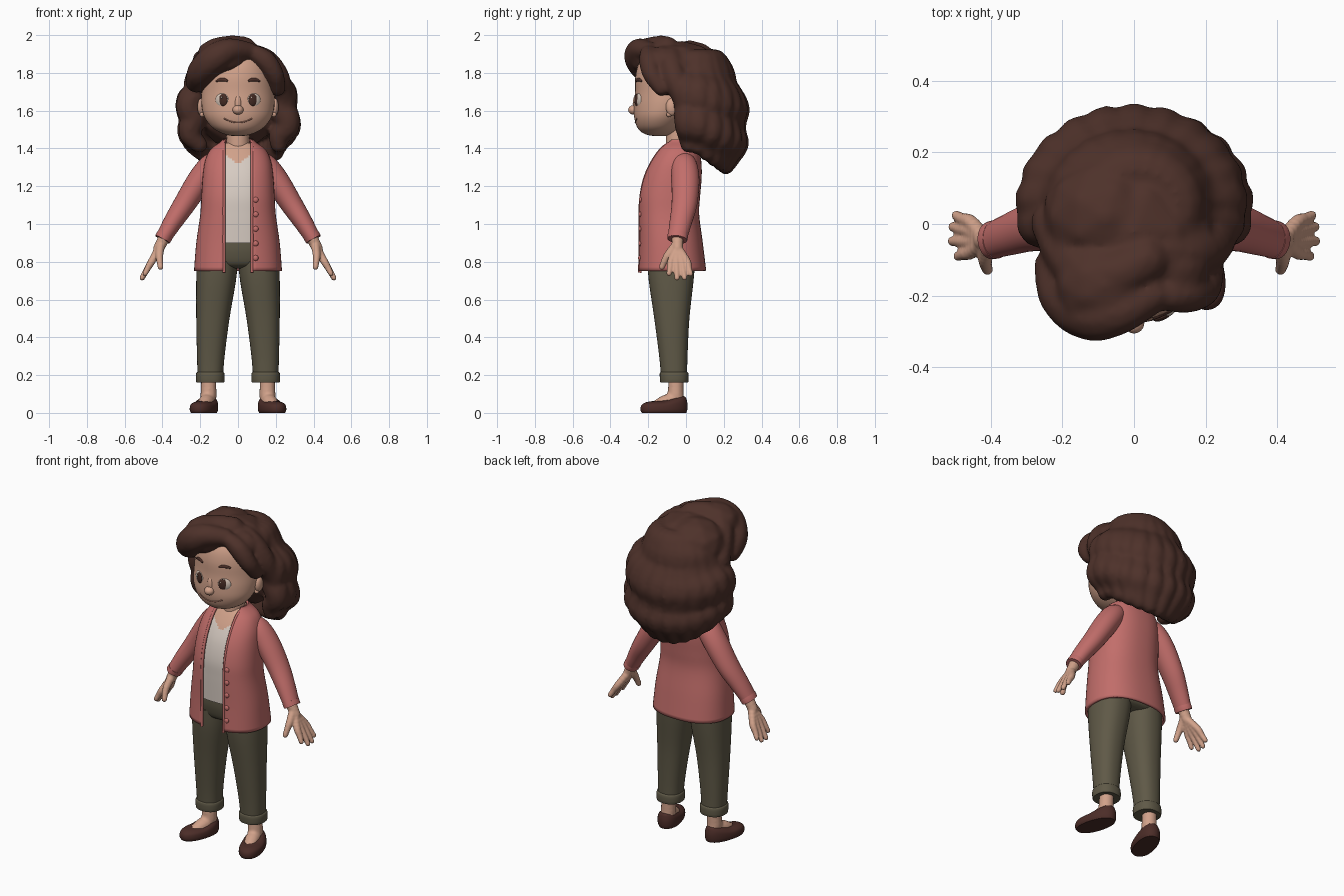
import bpy, bmesh, math
from mathutils import Matrix, Vector

if bpy.data.objects.get("Cube"):
    bpy.data.objects.remove(bpy.data.objects["Cube"])


def material(name, r, g, b):
    m = bpy.data.materials.new(name)
    m.use_nodes = True
    m.diffuse_color = (r, g, b, 1)
    node = next(n for n in m.node_tree.nodes if n.type == 'BSDF_PRINCIPLED')
    node.inputs["Base Color"].default_value = (r, g, b, 1)
    node.inputs["Roughness"].default_value = 0.7
    return m


SKIN = material("skin", .64, .36, .255)
HAIR = material("brown hair", .076, .031, .023)
PINK = material("rose knit", .54, .155, .145)
CREAM = material("cream shirt", .68, .6, .54)
OLIVE = material("olive cloth", .115, .1, .063)
SHOE = material("brown leather", .072, .026, .021)
WHITE = material("eye white", .66, .55, .47)
IRIS = material("dark iris", .06, .025, .018)
LIP = material("lip line", .45, .21, .15)


def finish(name, bm, *mats, angle=50):
    bmesh.ops.recalc_face_normals(bm, faces=bm.faces)
    me = bpy.data.meshes.new(name)
    bm.to_mesh(me)
    bm.free()
    for m in mats:
        me.materials.append(m)
    ob = bpy.data.objects.new(name, me)
    bpy.context.collection.objects.link(ob)
    for o in bpy.context.selected_objects:
        o.select_set(False)
    ob.select_set(True)
    bpy.context.view_layer.objects.active = ob
    bpy.ops.object.shade_smooth_by_angle(angle=math.radians(angle))
    return ob


def spline(pts, sub=5):
    """Smooth path through tuples of any length."""
    out = []
    for i in range(len(pts) - 1):
        quad = pts[max(i - 1, 0)], pts[i], pts[i + 1], pts[min(i + 2, len(pts) - 1)]
        for k in range(sub):
            t = k / sub
            out.append(tuple(.5 * (2*b + (c - a)*t + (2*a - 5*b + 4*c - d)*t*t
                                   + (3*b - a - 3*c + d)*t**3) for a, b, c, d in zip(*quad)))
    return out + [pts[-1]]


def skin_rings(name, rings, *mats, closed=True):
    bm = bmesh.new()
    rows = [[bm.verts.new(p) for p in ring] for ring in rings]
    n = len(rows[0])
    for lo, hi in zip(rows, rows[1:]):
        for j in range(n if closed else n - 1):
            k = (j + 1) % n
            bm.faces.new((lo[j], lo[k], hi[k], hi[j]))
    if closed:
        bm.faces.new(rows[0])
        bm.faces.new(rows[-1])
    return finish(name, bm, *mats)


def loft(name, secs, *mats, p=2.0, n=40, gap=0, sub=5, warp=None):
    """Stack of superellipses (z, centre x, half width, front y, back y)."""
    rings = []
    for z, cx, rx, yf, yb in spline(secs, sub):
        t0 = math.asin(min(1, gap / rx) ** (p / 2)) if gap else 0
        ring = []
        for j in range(n + (1 if gap else 0)):
            t = t0 + (2 * math.pi - 2 * t0) * j / n
            s, c = math.sin(t), math.cos(t)
            v = Vector((cx + rx * math.copysign(abs(s) ** (2 / p), s),
                        (yf + yb) / 2 - (yb - yf) / 2 * math.copysign(abs(c) ** (2 / p), c), z))
            ring.append(warp(v) if warp else v)
        rings.append(ring)
    return skin_rings(name, rings, *mats, closed=not gap)


def tube(name, pts, mat, n=20, sub=5):
    """Tube through (x, y, z, half width, half depth along y)."""
    pts = spline(pts, sub)
    rings = []
    for i, (x, y, z, ra, rb) in enumerate(pts):
        t = Vector(pts[min(i + 1, len(pts) - 1)][:3]) - Vector(pts[max(i - 1, 0)][:3])
        side = t.cross(Vector((0, 1, 0))).normalized()
        deep = side.cross(t).normalized()
        rings.append([Vector((x, y, z)) + side * ra * math.cos(a) + deep * rb * math.sin(a)
                      for a in (2 * math.pi * j / n for j in range(n))])
    return skin_rings(name, rings, mat)


def ball(name, loc, size, mat, turn=0):
    bm = bmesh.new()
    mtx = Matrix.Translation(loc) @ Matrix.Rotation(turn, 4, 'Z') @ Matrix.Diagonal((*size, 1))
    bmesh.ops.create_uvsphere(bm, u_segments=24, v_segments=14, radius=1, matrix=mtx)
    return finish(name, bm, mat)


def blend(name, chains, blobs, mat, voxel, soften=4):
    """Melt chains of spheres (x, y, z, radius) and ellipsoids into one surface."""
    bm = bmesh.new()
    balls = [((x, y, z), (r, r, r)) for ch in chains for x, y, z, r in spline(ch, 5)] + list(blobs)
    for loc, size in balls:
        bmesh.ops.create_icosphere(bm, subdivisions=2, radius=1,
                                   matrix=Matrix.Translation(loc) @ Matrix.Diagonal((*size, 1)))
    ob = finish(name, bm, mat)
    re = ob.modifiers.new("melt", 'REMESH')
    re.mode, re.voxel_size, re.use_smooth_shade = 'VOXEL', voxel, True
    sm = ob.modifiers.new("soften", 'SMOOTH')
    sm.factor, sm.iterations = .5, soften
    return ob


def front_y(secs, x, z, p=2.0):
    _, cx, rx, yf, yb = min(spline(secs, 20), key=lambda s: abs(s[0] - z))
    return (yf + yb) / 2 - (yb - yf) / 2 * max(0, 1 - abs(x / rx) ** p) ** (1 / p)


# Head and face
HEAD = [(1.465, 0, .02, -.16, -.11), (1.472, 0, .06, -.205, -.08), (1.49, 0, .105, -.24, -.05),
        (1.52, 0, .146, -.262, -.02), (1.57, 0, .18, -.275, .02), (1.63, 0, .193, -.276, .06),
        (1.7, 0, .193, -.27, .08), (1.78, 0, .185, -.268, .08), (1.85, 0, .165, -.25, .07),
        (1.9, 0, .12, -.21, .04), (1.94, 0, .05, -.13, -.03)]
loft("head", HEAD, SKIN)
loft("neck", [(1.33, 0, .07, -.1, .03), (1.4, 0, .062, -.105, .02), (1.53, 0, .058, -.105, .02)], SKIN)
ball("nose", (0, -.276, 1.604), (.029, .03, .025), SKIN)
ball("nose_bridge", (0, -.262, 1.635), (.02, .02, .05), SKIN)
smile = [(x, 1.537 + 4 * x * x) for x in (-.075, -.04, 0, .04, .075)]
tube("mouth", [(x, front_y(HEAD, x, z), z, .0035, .0035) for x, z in smile], LIP, n=8)
for s, side in ((1, "left"), (-1, "right")):
    y = front_y(HEAD, .08, 1.66)
    turn = s * .4
    ball(side + "_eye", (s * .083, y + .01, 1.655), (.039, .016, .038), WHITE, turn)
    ball(side + "_iris", (s * .079, y - .002, 1.657), (.025, .009, .032), IRIS, turn)
    ball(side + "_eye_glint", (s * .079 - .008, y - .011, 1.67), (.004, .003, .005), WHITE, turn)
    brow = [(.054, 1.757, .005), (.072, 1.763, .009), (.095, 1.763, .009), (.115, 1.756, .005)]
    tube(side + "_brow", [(s * x, front_y(HEAD, x, z), z, r, .006) for x, z, r in brow], HAIR, n=10)
    ball(side + "_ear", (s * .195, -.075, 1.62), (.02, .032, .046), SKIN)
    ball(side + "_earring", (s * .19, -.09, 1.58), (.014, .014, .014), SKIN)

# Hair: wavy locks round the back, a cap, and swept fringe
locks = []
for i in range(13):
    a = math.radians(-102 + 17 * i)
    s, c = math.sin(a), math.cos(a)
    path = []
    for k in range(10):
        f = k / 9
        spread = .45 + .55 * math.sin(math.pi / 2 * min(1, f * 1.8)) - .8 * max(0, f - .8)
        spread += .065 * math.sin(f * 17 - .65 + .21 * i)
        path.append(((.238 + .024 * f) * spread * s, .05 + .207 * spread * c,
                     1.85 - f * (.43 + .115 * max(0, c)), .078 * (1 - .42 * f ** 4)))
    locks.append(path)
locks += [
    [(.05, -.2, 1.915, .052), (-.04, -.245, 1.92, .065), (-.12, -.25, 1.88, .08),
     (-.19, -.2, 1.81, .078), (-.22, -.12, 1.755, .062)],
    [(.03, -.1, 1.925, .07), (-.05, -.14, 1.93, .07), (-.13, -.13, 1.885, .08),
     (-.18, -.08, 1.83, .075), (-.22, 0, 1.75, .07)],
    [(.1, -.2, 1.9, .047), (.15, -.195, 1.86, .056), (.195, -.18, 1.79, .05), (.21, -.13, 1.72, .045)],
    [(.1, -.07, 1.885, .065), (.16, -.08, 1.85, .067), (.21, -.06, 1.77, .067), (.235, -.02, 1.68, .06)],
]
blend("hair", locks, [((0, -.02, 1.77), (.235, .22, .2)), ((0, .1, 1.63), (.23, .18, .24)),
                      ((-.08, -.17, 1.885), (.145, .13, .11)), ((.1, -.12, 1.86), (.11, .1, .085)),
                      ((-.08, .02, 1.82), (.18, .17, .155))], HAIR, .011, 8)

# Cardigan, open down the front
COAT = [(.752, 0, .226, -.25, .1), (.9, 0, .214, -.246, .082), (1.05, 0, .193, -.248, .063),
        (1.15, 0, .187, -.245, .068), (1.25, 0, .18, -.222, .076), (1.33, 0, .168, -.185, .074),
        (1.39, 0, .14, -.145, .06), (1.43, 0, .088, -.11, .035), (1.445, 0, .078, -.1, .02)]
coat = loft("cardigan", COAT, PINK, p=2.4, gap=.07, n=48)
thick = coat.modifiers.new("knit", 'SOLIDIFY')
thick.thickness, thick.offset = .014, 0
for s, side in ((1, "left"), (-1, "right")):
    rim = [(s * .074, front_y(COAT, .074, z, 2.4), z, .008, .01)
           for z in (.742, .85, 1, 1.1, 1.2, 1.28, 1.35, 1.4, 1.425)]
    tube(side + "_cardigan_edge", rim, PINK, n=10)
for k in range(5):
    z = .82 + .077 * k
    ball(f"button_{k + 1}", (.093, front_y(COAT, .093, z, 2.4) - .006, z), (.015, .009, .015), PINK)

# Shirt with bare chest above its scooped neckline
CHEST = [(z, cx, rx - .014, yf + .022, yb - .014) for z, cx, rx, yf, yb in COAT[1:-1]]
shirt = loft("shirt", CHEST, CREAM, SKIN, p=2.4, sub=12, n=80)
for f in shirt.data.polygons:
    f.material_index = int(f.center.z > 1.315 + .8 * abs(f.center.x) and f.center.y < 0)

# Trousers
loft("trouser_hips", [(.765, 0, .12, -.14, .02), (.785, 0, .19, -.19, .05),
                      (.85, 0, .198, -.212, .06), (.915, 0, .185, -.216, .05)], OLIVE, p=2.3)

for s, side in ((1, "left"), (-1, "right")):
    loft(side + "_trouser_leg", [(.17, s * .147, .066, -.13, .005), (.3, s * .144, .073, -.142, .008),
                                 (.5, s * .133, .088, -.168, .018), (.7, s * .116, .105, -.197, .04),
                                 (.82, s * .108, .108, -.205, .05)], OLIVE, p=2.3)
    loft(side + "_trouser_cuff", [(.16, s * .147, .068, -.132, .006), (.165, s * .147, .075, -.137, .013),
                                  (.208, s * .147, .075, -.139, .013), (.216, s * .147, .067, -.132, .006)],
         OLIVE, p=2.3, sub=3)

    # Foot and slip-on shoe, toes turned out
    blend(side + "_foot", [[(s * .155, -.052, .18, .042), (s * .156, -.055, .09, .045)],
                           [(s * .156, -.045, .06, .043), (s * .168, -.1, .057, .043),
                            (s * .185, -.15, .035, .036)]], [], SKIN, .008)

    def place_shoe(v, s=s):
        heel = max(0, min(1, (v.y + .01) / .1))
        v = Vector((v.x, v.y, v.z * (1 + .5 * heel)))
        return Matrix.Rotation(s * .29, 4, 'Z') @ v + Vector((s * .18, -.115, 0))

    loft(side + "_shoe", [(0, 0, .06, -.122, .12), (.012, 0, .066, -.128, .125), (.03, 0, .066, -.128, .126),
                          (.045, 0, .061, -.12, .122), (.056, 0, .047, -.1, .116), (.06, 0, .032, -.08, .102)],
         SHOE, p=2.2, warp=place_shoe)

    # Sleeve
    tube(side + "_sleeve", [(s * x, y, z, ra, rb) for x, y, z, ra, rb in (
        (.08, -.025, 1.35, .035, .045), (.135, -.012, 1.315, .063, .068), (.2, -.003, 1.235, .066, .074),
        (.28, -.008, 1.11, .059, .068), (.345, -.028, 1.01, .05, .059), (.39, -.044, .935, .042, .052),
        (.398, -.046, .921, .041, .051))], PINK, n=28)
    tube(side + "_sleeve_band", [(s * .385, -.043, .944, .044, .054), (s * .392, -.044, .932, .044, .054),
                                 (s * .4, -.046, .918, .043, .053)], PINK, n=28)

    # Hand
    fingers = [(-.078, -.09, .492, .738), (-.05, -.048, .508, .714),
               (-.022, -.008, .506, .715), (.004, .024, .497, .736)]
    chains = [[(s * .385, -.045, .94, .034), (s * .42, -.045, .87, .03)],
              [(s * .41, -.055, .885, .025), (s * .416, -.1, .83, .021), (s * .41, -.128, .772, .016)]]
    for y0, y1, x, z in fingers:
        chains.append([(s * .415, -.045, .875, .025), (s * .455, y0, .805, .021),
                       (s * (x + .46) / 2, (y0 + y1) / 2, (z + .8) / 2, .0175), (s * x, y1, z, .0145)])
    blend(side + "_hand", chains, [], SKIN, .0055)
